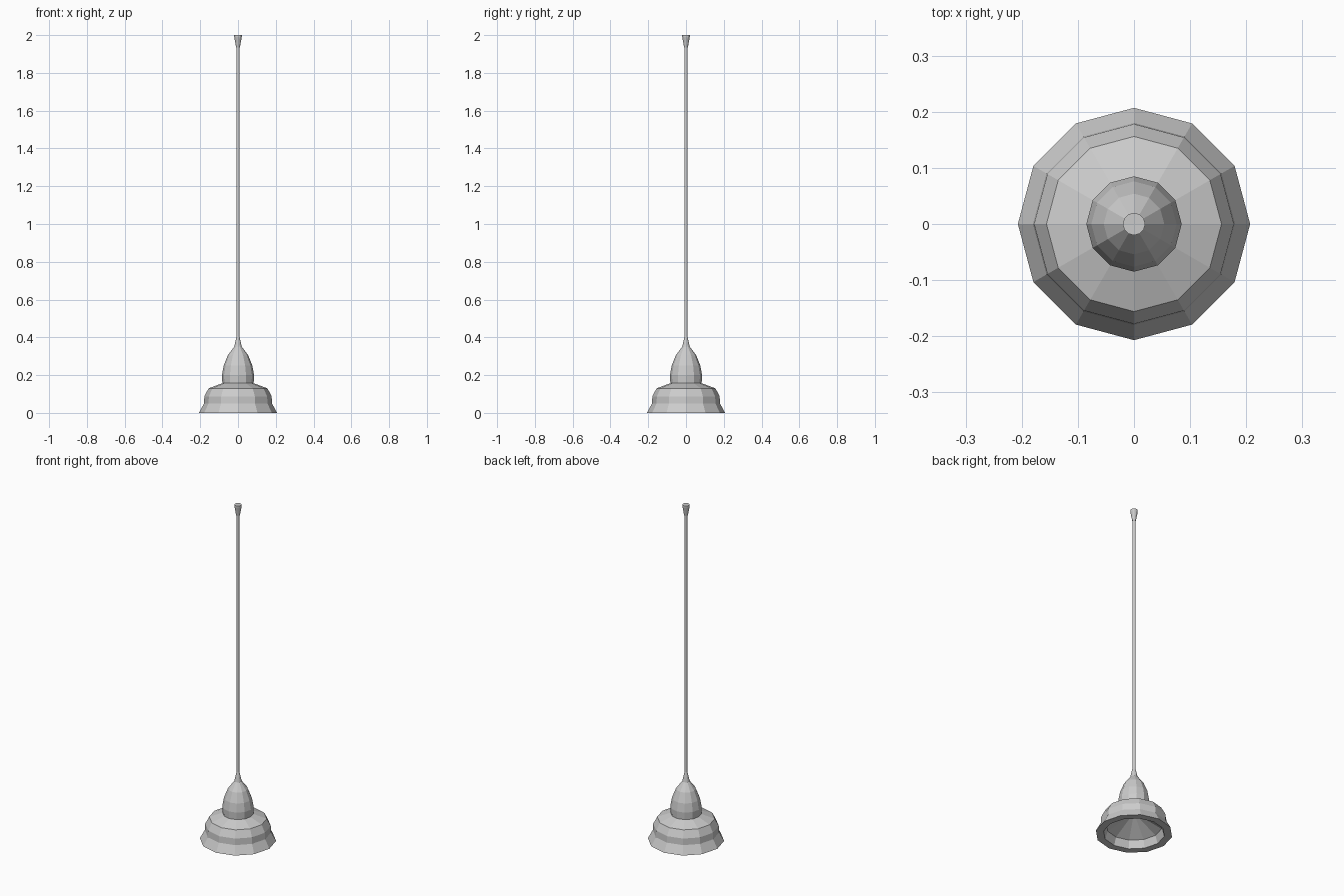
import bpy, math

if "Cube" in bpy.data.objects:
    bpy.data.objects.remove(bpy.data.objects["Cube"])

def lathe(name, profile, sides=12):
    """Revolve (radius, z) points round z; radius 0 closes with a tip."""
    verts, faces, rings = [], [], []
    for r, z in profile:
        if r == 0:
            rings.append([len(verts)] * sides)
            verts.append((0, 0, z))
        else:
            rings.append(list(range(len(verts), len(verts) + sides)))
            verts += [(r * math.cos(2 * math.pi * i / sides),
                       r * math.sin(2 * math.pi * i / sides), z) for i in range(sides)]
    for a, b in zip(rings, rings[1:]):
        for i in range(sides):
            j = (i + 1) % sides
            faces.append(list(dict.fromkeys((a[i], a[j], b[j], b[i]))))
    mesh = bpy.data.meshes.new(name)
    mesh.from_pydata(verts, [], faces)
    ob = bpy.data.objects.new(name, mesh)
    bpy.context.collection.objects.link(ob)
    return ob

# Stepped shade: inner ceiling and wall, flat rim, outer wall, sloped top
lathe("shade", [(0, 0.13), (0.15, 0.045), (0.165, 0), (0.207, 0), (0.18, 0.05),
                (0.178, 0.088), (0.156, 0.13), (0.083, 0.157), (0, 0.157)])

# Bell-shaped socket cover
lathe("socket_cover", [(0, 0.157), (0.083, 0.157), (0.085, 0.2), (0.076, 0.25),
                       (0.054, 0.305), (0.02, 0.35), (0.008, 0.405), (0, 0.405)])

# Hanging cord and flared ceiling fitting
lathe("cord", [(0, 0.4), (0.008, 0.4), (0.008, 1.94), (0, 1.94)])
lathe("ceiling_fitting", [(0, 1.935), (0.01, 1.935), (0.02, 1.99), (0.02, 2.0), (0, 2.0)])
